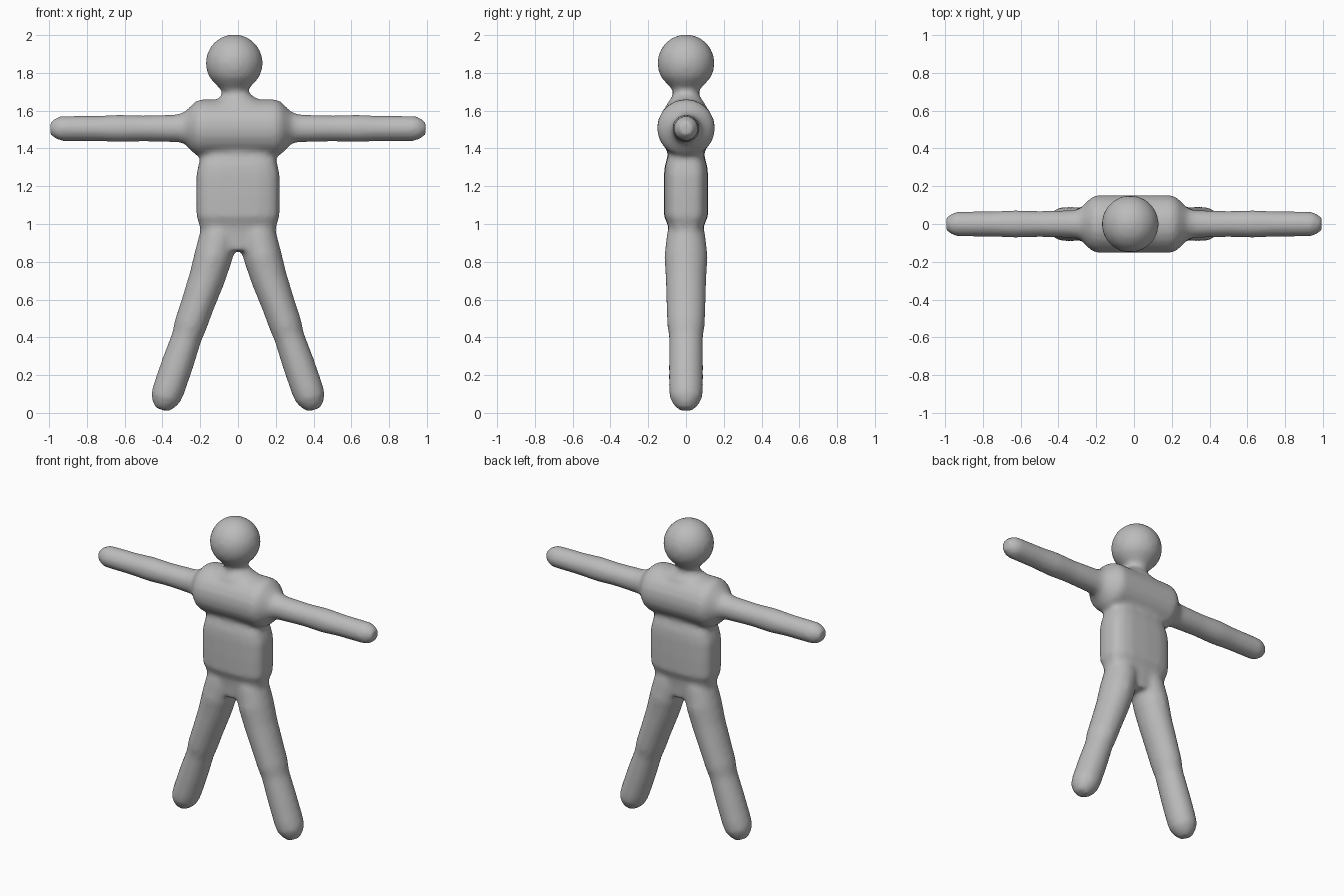
import bpy, bmesh, math
from mathutils import Vector

if "Cube" in bpy.data.objects:
    bpy.data.objects.remove(bpy.data.objects["Cube"])

SIDES = 20
Y = Vector((0, 1, 0))
bm = bmesh.new()


def loft(rings, axis, power=2.0):
    """Skin closed rings of (centre x, centre z, half width, half depth) set across an axis."""
    axis = Vector(axis).normalized()
    across = Y.cross(axis)
    loops = []
    for x, z, w, d in rings:
        loop = []
        for i in range(SIDES):
            a = 2 * math.pi * i / SIDES
            c, s = math.cos(a), math.sin(a)
            c = math.copysign(abs(c) ** (2 / power), c)
            s = math.copysign(abs(s) ** (2 / power), s)
            loop.append(bm.verts.new(Vector((x, 0, z)) + across * (w * c) + Y * (d * s)))
        loops.append(loop)
    for a, b in zip(loops, loops[1:]):
        for i in range(SIDES):
            j = (i + 1) % SIDES
            bm.faces.new((a[i], a[j], b[j], b[i]))
    bm.faces.new(loops[0][::-1])
    bm.faces.new(loops[-1])


# Head and neck: a ball narrowing into a flared neck
neck = [(0, 1.60, .17, .115), (0, 1.64, .15, .10), (0, 1.665, .10, .08),
        (-.01, 1.69, .07, .066), (-.02, 1.715, .075, .075), (-.02, 1.745, .105, .105)]
ball = [(-.02, 1.852 + .152 * math.sin(t), .152 * math.cos(t), .152 * math.cos(t))
        for t in [math.radians(-30 + 14.8 * k) for k in range(9)]]
loft(neck + ball, (0, 0, 1))

# Chest: a rounded barrel lying sideways
half = [(.20, .153), (.23, .138), (.26, .107), (.285, .083), (.33, .072)]
loft([(-x, 1.508, r, r) for x, r in reversed(half)] +
     [(x, 1.508, r, r) for x, r in half], (1, 0, 0))

# Waist: a rounded block
loft([(0, .86, .17, .085), (0, .95, .197, .09), (0, .99, .203, .095), (0, 1.04, .22, .116),
      (0, 1.15, .222, .118), (0, 1.26, .221, .117), (0, 1.31, .21, .112),
      (0, 1.36, .196, .097), (0, 1.43, .20, .10)], (0, 0, 1), 3.2)

for side in (-1, 1):
    # Arm with a slight elbow bulge and a bevelled end
    loft([(side * x, 1.506, r, r) for x, r in
          ((.15, .075), (.32, .074), (.50, .069), (.63, .073), (.75, .067),
           (.94, .066), (.965, .055), (.993, .036))], (side, 0, 0))
    # Leg with a thigh, knee step and rounded foot
    loft([(side * x, z, w, d) for x, z, w, d in
          ((.085, 1.00, .095, .09), (.105, .93, .10, .104), (.13, .83, .102, .115),
           (.165, .71, .096, .108), (.215, .57, .089, .104), (.25, .47, .087, .10),
           (.272, .40, .08, .09), (.32, .26, .085, .091), (.365, .13, .085, .091),
           (.383, .08, .081, .086), (.395, .045, .062, .066),
           (.405, .017, .036, .038))], (side * .31, 0, -.95))

bmesh.ops.recalc_face_normals(bm, faces=bm.faces)
mesh = bpy.data.meshes.new("figure_body")
bm.to_mesh(mesh)
bm.free()
body = bpy.data.objects.new("figure_body", mesh)
bpy.context.collection.objects.link(body)

grey = bpy.data.materials.new("clay_grey")
grey.diffuse_color = (.5, .5, .5, 1)
grey.use_nodes = True
grey.node_tree.nodes["Principled BSDF"].inputs["Base Color"].default_value = grey.diffuse_color
mesh.materials.append(grey)

# Fuse the parts into one soft skin
fuse = body.modifiers.new("fuse", 'REMESH')
fuse.mode = 'VOXEL'
fuse.voxel_size = .016
fuse.use_smooth_shade = True
soften = body.modifiers.new("soften", 'SMOOTH')
soften.factor = .5
soften.iterations = 5
